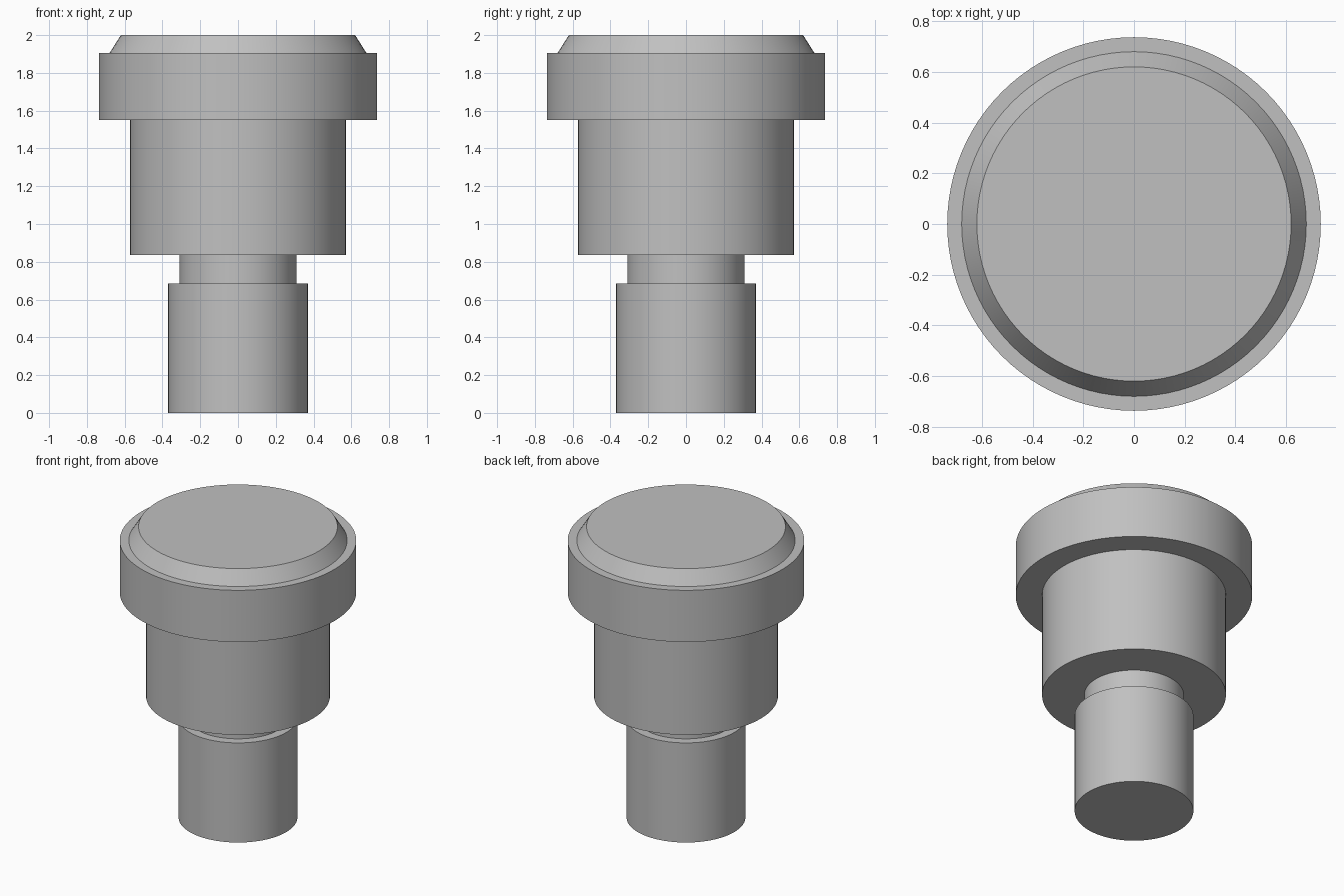
import bpy
import bmesh
import math
from mathutils import Vector

SEGMENTS = 96

cube = bpy.data.objects.get("Cube")
if cube:
    bpy.data.objects.remove(cube, do_unlink=True)

# Plain grey metal
metal = bpy.data.materials.new("grey_metal")
metal.use_nodes = True
GREY = (0.53, 0.53, 0.53, 1.0)
metal.diffuse_color = GREY
metal.node_tree.nodes["Principled BSDF"].inputs["Base Color"].default_value = GREY


def lathe(name, profile):
    """Revolve a (radius, height) profile, closed on the axis, about z."""
    bm = bmesh.new()
    verts = [bm.verts.new(Vector((r, 0, z))) for r, z in profile]
    edges = [bm.edges.new(pair) for pair in zip(verts, verts[1:])]
    bmesh.ops.spin(bm, geom=verts + edges, axis=(0, 0, 1), cent=(0, 0, 0),
                   angle=math.tau, steps=SEGMENTS, use_duplicate=False)
    bmesh.ops.remove_doubles(bm, verts=bm.verts, dist=0.0005)
    # Flat round caps at both ends
    rims = [e for e in bm.edges if e.is_boundary]
    bmesh.ops.holes_fill(bm, edges=rims, sides=0)
    bmesh.ops.recalc_face_normals(bm, faces=bm.faces)
    mesh = bpy.data.meshes.new(name)
    bm.to_mesh(mesh)
    bm.free()
    mesh.materials.append(metal)
    obj = bpy.data.objects.new(name, mesh)
    bpy.context.collection.objects.link(obj)
    bpy.ops.object.select_all(action="DESELECT")
    obj.select_set(True)
    bpy.context.view_layer.objects.active = obj
    bpy.ops.object.shade_smooth_by_angle(angle=math.radians(25))
    return obj


# One turned part, from the bottom up
shaft = [(0.37, 0.0), (0.37, 0.685)]
relief_groove = [(0.31, 0.685), (0.31, 0.835)]
body = [(0.573, 0.835), (0.573, 1.55)]
head = [(0.737, 1.55), (0.737, 1.905)]
chamfered_top = [(0.68, 1.905), (0.62, 2.0)]
lathe("stepped_pin", shaft + relief_groove + body + head + chamfered_top)
